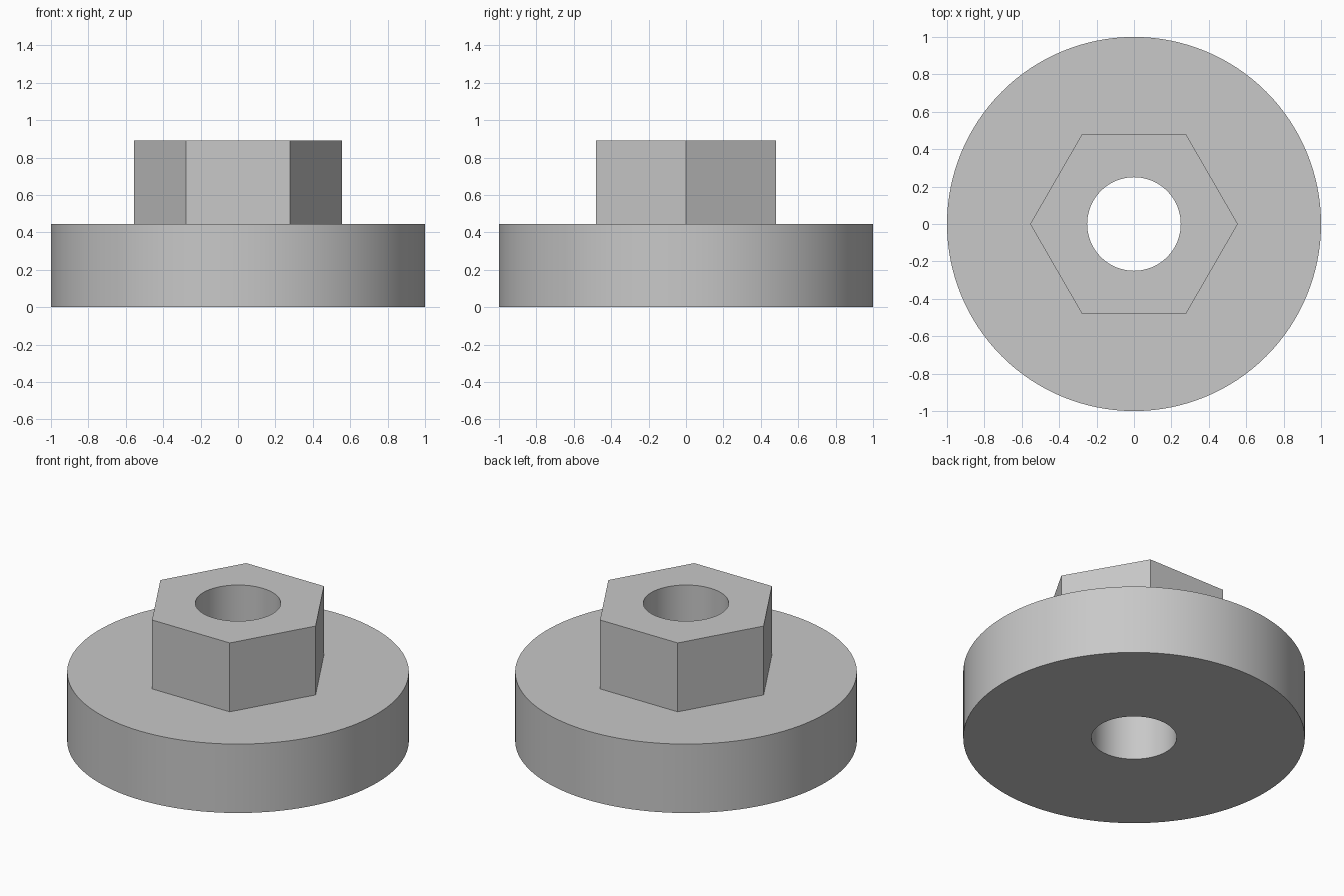
import bpy
import math

cube = bpy.data.objects.get("Cube")
if cube:
    bpy.data.objects.remove(cube, do_unlink=True)

FLANGE_TOP, HUB_TOP = 0.445, 0.89
FLANGE_R, HUB_R, BORE_R = 1.0, 0.555, 0.25

grey = bpy.data.materials.new("plain grey")
grey.use_nodes = True
colour = (0.58, 0.58, 0.58, 1)
grey.diffuse_color = colour
grey.node_tree.nodes["Principled BSDF"].inputs["Base Color"].default_value = colour


def prism(name, sides, radius, bottom, top, turn=0):
    """Upright prism between two heights."""
    bpy.ops.mesh.primitive_cylinder_add(
        vertices=sides, radius=radius, depth=top - bottom,
        location=(0, 0, (top + bottom) / 2), rotation=(0, 0, turn))
    obj = bpy.context.object
    obj.name = name
    obj.data.materials.append(grey)
    return obj


def combine(target, tool, operation):
    """Apply a boolean and discard the tool."""
    mod = target.modifiers.new(operation.lower(), 'BOOLEAN')
    mod.operation = operation
    mod.solver = 'EXACT'
    mod.object = tool
    bpy.context.view_layer.objects.active = target
    bpy.ops.object.modifier_apply(modifier=mod.name)
    bpy.data.objects.remove(tool, do_unlink=True)


# Round flange, with the hexagonal hub sunk into it
body = prism("flanged_hex_hub", 128, FLANGE_R, 0, FLANGE_TOP)
hub = prism("hex_hub", 6, HUB_R, FLANGE_TOP / 2, HUB_TOP, math.radians(90))
combine(body, hub, 'UNION')

# Bore through the whole height
bore = prism("bore_cutter", 96, BORE_R, -0.2, HUB_TOP + 0.2)
combine(body, bore, 'DIFFERENCE')

# Smooth round walls, crisp rims and hub corners
bpy.ops.object.select_all(action='DESELECT')
body.select_set(True)
bpy.context.view_layer.objects.active = body
bpy.ops.object.shade_smooth_by_angle(angle=math.radians(30))
